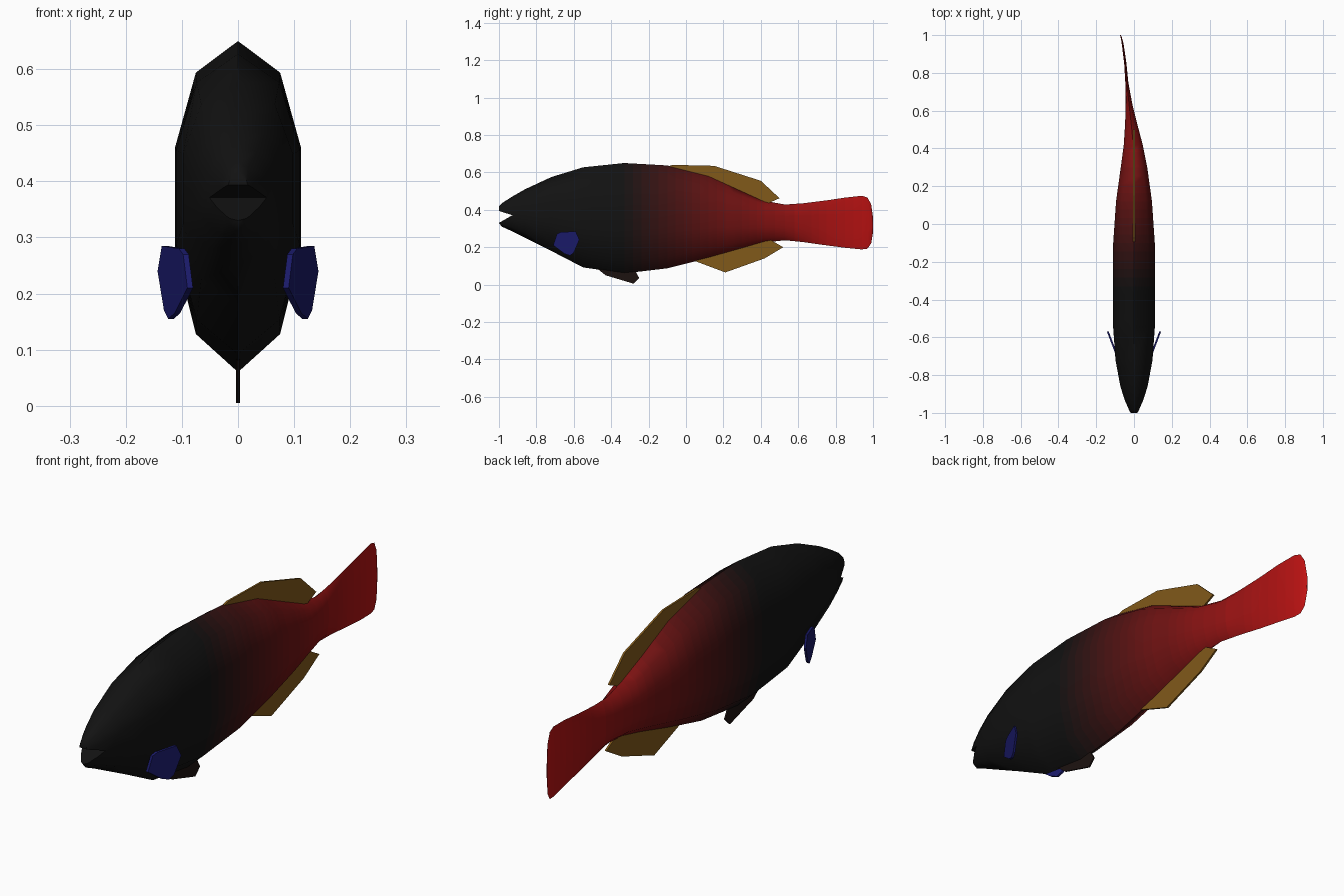
import bpy, bmesh, math

if "Cube" in bpy.data.objects:
    bpy.data.objects.remove(bpy.data.objects["Cube"])


def material(name, rgb):
    m = bpy.data.materials.new(name)
    m.diffuse_color = (*rgb, 1)
    m.use_nodes = True
    m.node_tree.nodes["Principled BSDF"].inputs["Base Color"].default_value = m.diffuse_color
    return m


def new_object(name, verts, faces, mats=()):
    me = bpy.data.meshes.new(name)
    me.from_pydata(verts, [], faces)
    bm = bmesh.new()
    bm.from_mesh(me)
    bmesh.ops.recalc_face_normals(bm, faces=bm.faces)
    bm.to_mesh(me)
    bm.free()
    for m in mats:
        me.materials.append(m)
    ob = bpy.data.objects.new(name, me)
    bpy.context.collection.objects.link(ob)
    return ob


def activate(ob):
    bpy.ops.object.select_all(action='DESELECT')
    ob.select_set(True)
    bpy.context.view_layer.objects.active = ob


def slab(name, outline, thick, x_of=lambda y: 0, mats=()):
    """Thin plate from a (y, z) outline; x_of places it sideways."""
    n = len(outline)
    verts = [(x_of(y) + s * thick / 2, y, z) for s in (-1, 1) for y, z in outline]
    faces = [list(range(n)), list(range(n, 2 * n))]
    faces += [(i, (i + 1) % n, n + (i + 1) % n, n + i) for i in range(n)]
    return new_object(name, verts, faces, mats)


# Body and tail: (y, top, bottom, half width, x centre)
stations = [
    (-1.0, .42, .33, .018, 0), (-.985, .435, .31, .026, 0),
    (-.93, .47, .285, .05, 0), (-.86, .51, .25, .072, 0),
    (-.72, .575, .18, .098, 0), (-.55, .627, .092, .11, 0),
    (-.33, .65, .06, .112, 0), (-.1, .637, .087, .11, 0),
    (.12, .582, .142, .095, 0), (.3, .5, .193, .07, 0),
    (.42, .448, .225, .05, -.004), (.53, .428, .237, .032, -.015),
    (.63, .435, .227, .018, -.026), (.75, .45, .21, .008, -.038),
    (.85, .465, .197, .006, -.046), (.94, .475, .188, .005, -.058),
    (.97, .465, .192, .004, -.063), (.99, .43, .22, .003, -.068),
    (1.0, .36, .28, .002, -.072)]
rings = []
for a, b in zip(stations, stations[1:]):
    k = max(1, round((b[0] - a[0]) / .045)) if b[0] > -.35 else 1
    rings += [[p + (q - p) * i / k for p, q in zip(a, b)] for i in range(k)]
rings.append(stations[-1])

half = [(0, 1), (.67, .81), (1, .36), (1, -.27), (.67, -.77), (0, -1)]
section = half + [(-x, z) for x, z in half[-2:0:-1]]
N = len(section)
verts = [(cx + w * u, y, (t + b) / 2 + v * (t - b) / 2)
         for y, t, b, w, cx in rings for u, v in section]
faces = [(r * N + i, r * N + (i + 1) % N, (r + 1) * N + (i + 1) % N, (r + 1) * N + i)
         for r in range(len(rings) - 1) for i in range(N)]
faces += [list(range(N)), list(range(len(verts) - N, len(verts)))]

# Black to red in steps along the length
STEPS = 30
mats = []
for i in range(STEPS):
    f = (i / (STEPS - 1)) ** 1.5
    mats.append(material(f"body_{i}", (.006 + .52 * f, .006, .006)))
body = new_object("fish_body", verts, faces, mats)
for p in body.data.polygons:
    t = (p.center.y + .35) / 1.35
    p.material_index = min(STEPS - 1, max(0, round(t * (STEPS - 1))))

# Mouth notch
cutter = slab("mouth_cutter", [(-.928, .371), (-1.078, .418), (-1.078, .286)], .4)
cutter.hide_render = True
activate(body)
mod = body.modifiers.new("mouth", 'BOOLEAN')
mod.operation = 'DIFFERENCE'
mod.solver = 'EXACT'
mod.object = cutter
bpy.ops.object.modifier_apply(modifier="mouth")
bpy.data.objects.remove(cutter)
bpy.ops.object.shade_smooth_by_angle(angle=math.radians(60))

# Fins on the centre line
gold = material("gold", (.22, .1, .01))
dark = material("dark", (.012, .006, .005))
blue = material("blue", (.01, .01, .14))
slab("dorsal_fin", [(-.12, .625), (-.07, .64), (.15, .635), (.4, .555), (.5, .462),
                    (.44, .435), (.3, .47), (.12, .55)], .008, mats=[gold])
slab("anal_fin", [(.02, .14), (.05, .125), (.21, .065), (.42, .14), (.52, .2),
                  (.45, .24), (.3, .22), (.12, .17)], .008, mats=[gold])
slab("pelvic_fin", [(-.48, .09), (-.43, .05), (-.28, .005), (-.25, .035),
                    (-.275, .08)], .007, mats=[dark])

# Side fins, flaring outwards to the rear
fin = [(-.71, .21), (-.69, .27), (-.67, .28), (-.59, .285), (-.57, .24),
       (-.6, .17), (-.62, .155), (-.65, .165)]
for side, name in ((1, "side_fin_right"), (-1, "side_fin_left")):
    slab(name, fin, .01, lambda y: side * (.089 + (y + .7) * .38), [blue])
